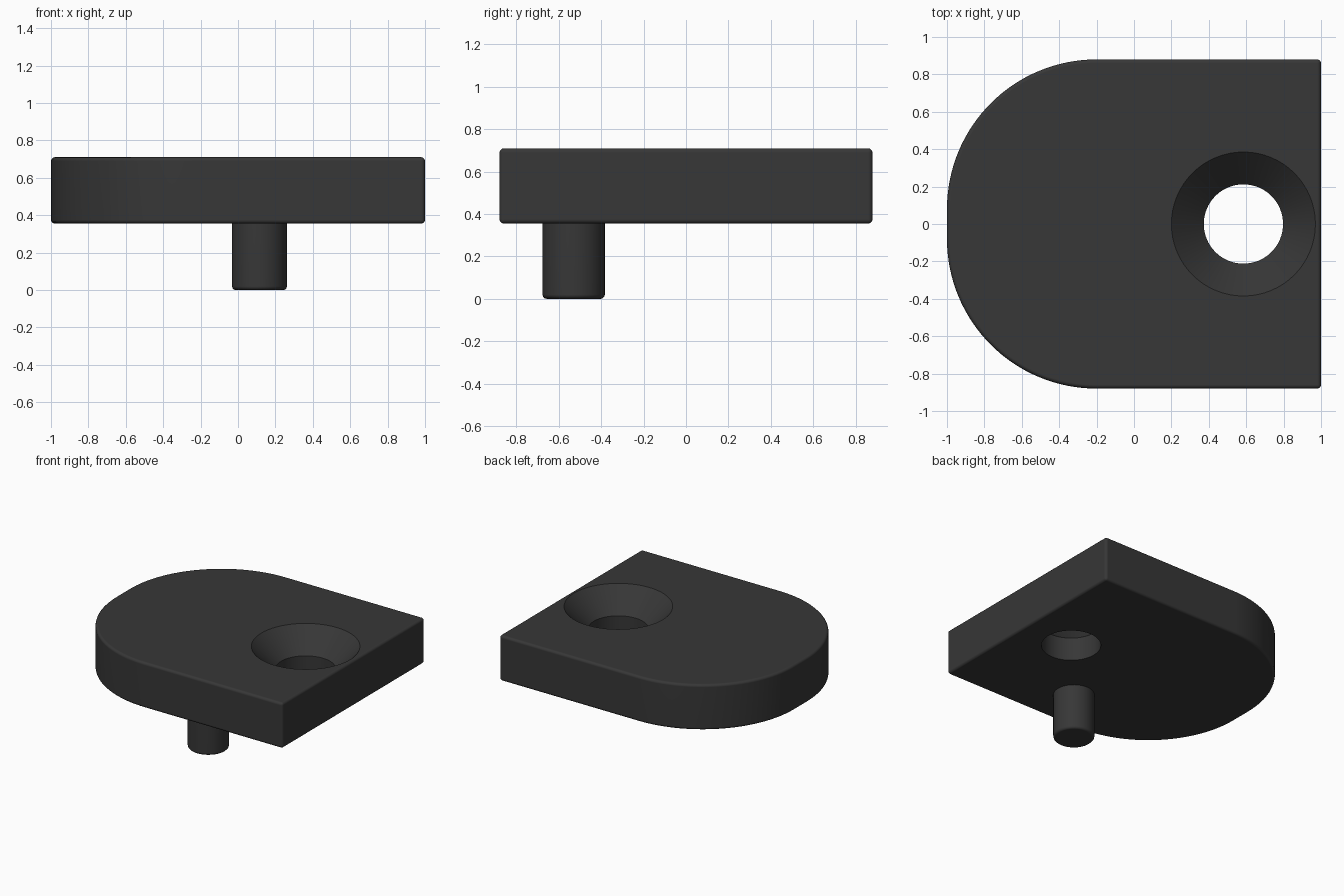
import bpy, bmesh, math

cube = bpy.data.objects.get("Cube")
if cube:
    bpy.data.objects.remove(cube, do_unlink=True)

BOTTOM, TOP = 0.355, 0.71
HALF_WIDTH, FILLET, EDGE = 0.88, 0.80, 0.02

charcoal = bpy.data.materials.new("charcoal")
charcoal.use_nodes = True
colour = (0.038, 0.038, 0.038, 1)
charcoal.diffuse_color = colour
charcoal.node_tree.nodes["Principled BSDF"].inputs["Base Color"].default_value = colour


def prism(name, outline, z0, z1):
    """Extrude a closed outline from z0 up to z1."""
    bm = bmesh.new()
    base = bm.faces.new([bm.verts.new((x, y, z0)) for x, y in outline])
    top = bmesh.ops.extrude_face_region(bm, geom=[base])["geom"]
    bmesh.ops.translate(bm, vec=(0, 0, z1 - z0),
                        verts=[v for v in top if isinstance(v, bmesh.types.BMVert)])
    return finish(name, bm)


def lathe(name, profile, centre, steps=64):
    """Stack rings of (radius, z) around a vertical axis and cap the ends."""
    bm = bmesh.new()
    rings = [[bm.verts.new((centre[0] + x, centre[1] + y, z))
              for x, y in arc((0, 0), r, 0, 360, steps)[:-1]] for r, z in profile]
    for low, high in zip(rings, rings[1:]):
        for i in range(steps):
            j = (i + 1) % steps
            bm.faces.new((low[i], low[j], high[j], high[i]))
    bm.faces.new(rings[0])
    bm.faces.new(rings[-1])
    return finish(name, bm)


def finish(name, bm):
    bmesh.ops.recalc_face_normals(bm, faces=bm.faces)
    mesh = bpy.data.meshes.new(name)
    bm.to_mesh(mesh)
    bm.free()
    mesh.materials.append(charcoal)
    obj = bpy.data.objects.new(name, mesh)
    bpy.context.collection.objects.link(obj)
    return obj


def arc(centre, r, start, end, steps):
    angles = [math.radians(start + (end - start) * i / steps) for i in range(steps + 1)]
    return [(centre[0] + r * math.cos(a), centre[1] + r * math.sin(a)) for a in angles]


def round_edges(obj):
    bevel = obj.modifiers.new("rounded edges", "BEVEL")
    bevel.width = EDGE
    bevel.segments = 3
    bevel.limit_method = "ANGLE"
    bevel.angle_limit = math.radians(50)


def apply_and_smooth(obj):
    bpy.ops.object.select_all(action="DESELECT")
    obj.select_set(True)
    bpy.context.view_layer.objects.active = obj
    for modifier in list(obj.modifiers):
        bpy.ops.object.modifier_apply(modifier=modifier.name)
    bpy.ops.object.shade_smooth_by_angle(angle=math.radians(35))
    weighted = obj.modifiers.new("flat face normals", "WEIGHTED_NORMAL")
    weighted.keep_sharp = True


# Plate: square right end, two large fillets on the other end
cx, cy = FILLET - 1, HALF_WIDTH - FILLET
outline = [(1, -HALF_WIDTH), (1, HALF_WIDTH)]
outline += arc((cx, cy), FILLET, 90, 180, 32) + arc((cx, -cy), FILLET, 180, 270, 32)
plate = prism("plate", outline, BOTTOM, TOP)
round_edges(plate)

# Countersunk screw hole cut through the plate
hole, rim, over = 0.212, 0.385, 0.05
cutter = lathe("hole_cutter", [(hole, BOTTOM - over), (hole, TOP - rim + hole),
                               (rim + over, TOP + over)], (0.585, 0))
cutter.hide_render = True
cutter.hide_set(True)
cut = plate.modifiers.new("countersunk hole", "BOOLEAN")
cut.operation = "DIFFERENCE"
cut.solver = "EXACT"
cut.object = cutter
apply_and_smooth(plate)
bpy.data.objects.remove(cutter, do_unlink=True)

# Locating pin below the plate
pin = lathe("locating_pin", [(0.147, 0), (0.147, BOTTOM + 0.03)], (0.115, -0.53), 48)
round_edges(pin)
apply_and_smooth(pin)
